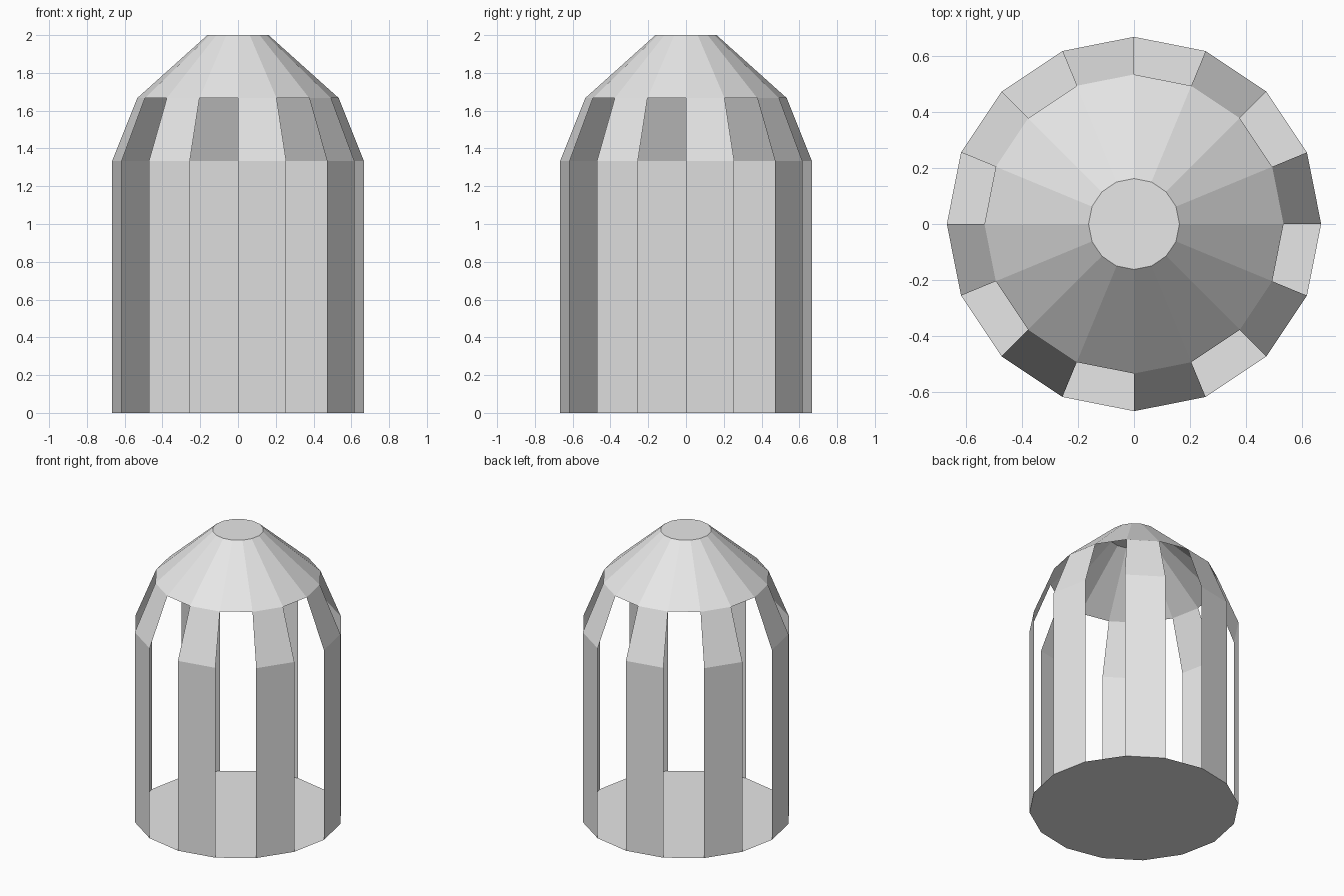
import bpy
import bmesh
import math

SIDES = 16
# radius and height of each ring of the lantern
BASE, EAVE, SHOULDER, CROWN = (0.667, 0.0), (0.667, 1.333), (0.533, 1.667), (0.162, 2.0)

cube = bpy.data.objects.get("Cube")
if cube:
    bpy.data.objects.remove(cube, do_unlink=True)

grey = bpy.data.materials.new("light_grey")
grey.use_nodes = True
colour = (0.8, 0.8, 0.8, 1.0)
grey.diffuse_color = colour
grey.node_tree.nodes["Principled BSDF"].inputs["Base Color"].default_value = colour


def ring(bm, level):
    radius, z = level
    angles = [2 * math.pi * i / SIDES for i in range(SIDES)]
    return [bm.verts.new((radius * math.cos(a), radius * math.sin(a), z)) for a in angles]


def shell(name, levels, sectors, cap_bottom=False, cap_top=False):
    """Build outward-facing panels between stacked rings in the chosen sectors."""
    bm = bmesh.new()
    rings = [ring(bm, level) for level in levels]
    for low, high in zip(rings, rings[1:]):
        for i in sectors:
            j = (i + 1) % SIDES
            bm.faces.new((low[i], low[j], high[j], high[i]))
    if cap_bottom:
        bm.faces.new(rings[0][::-1])
    if cap_top:
        bm.faces.new(rings[-1])
    loose = [v for v in bm.verts if not v.link_faces]
    bmesh.ops.delete(bm, geom=loose, context='VERTS')
    mesh = bpy.data.meshes.new(name)
    bm.to_mesh(mesh)
    bm.free()
    mesh.materials.append(grey)
    obj = bpy.data.objects.new(name, mesh)
    bpy.context.collection.objects.link(obj)
    return obj


# Flat floor disc
shell("floor", [BASE], [], cap_bottom=True)

# Upright bars in every other sector, bending inward to the roof
for n in range(0, SIDES, 2):
    shell(f"bar_{n // 2 + 1}", [BASE, EAVE, SHOULDER], [n])

# Hollow faceted roof with a flat crown
shell("roof", [SHOULDER, CROWN], range(SIDES), cap_top=True)
